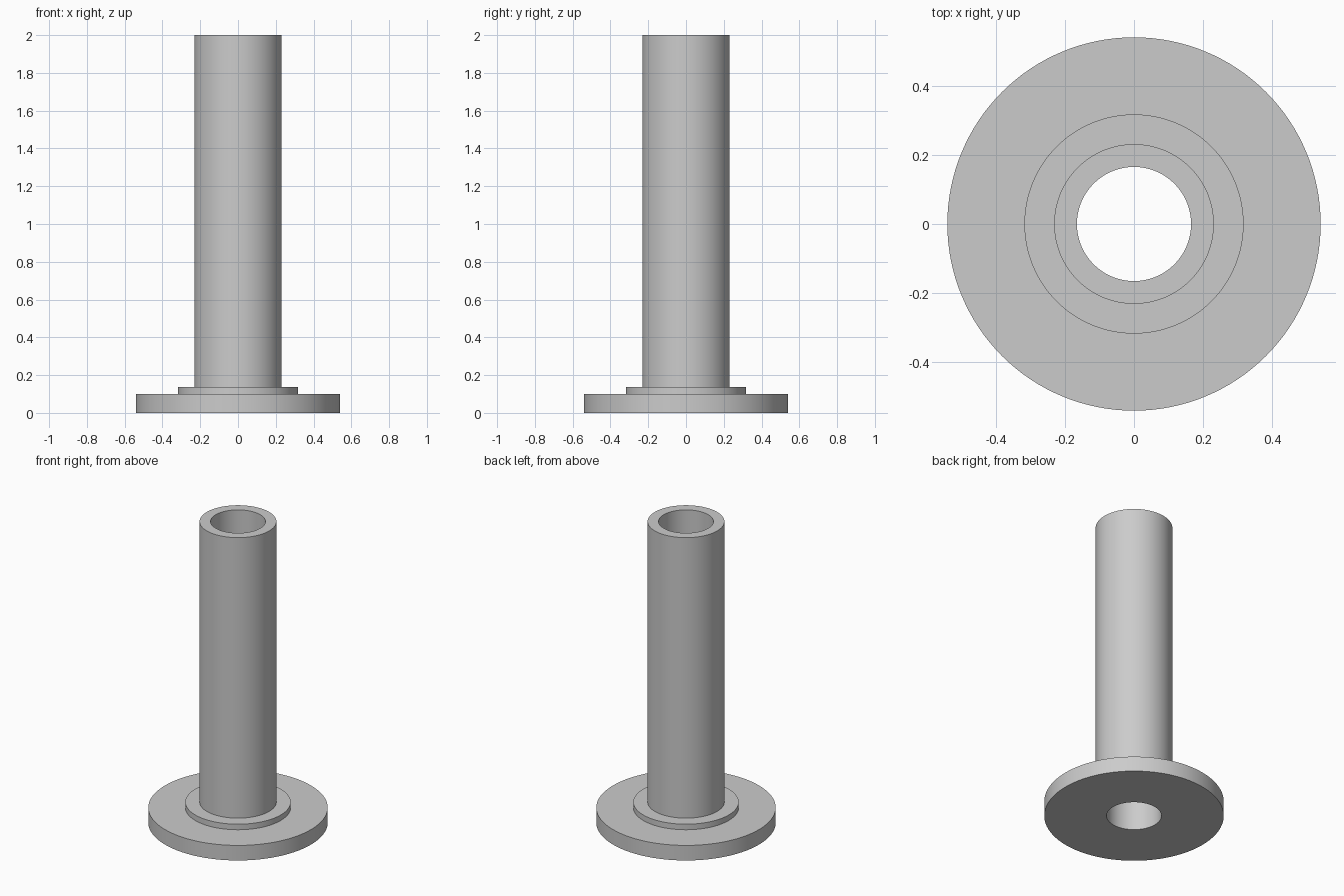
import bpy
import bmesh
import math

cube = bpy.data.objects.get("Cube")
if cube:
    bpy.data.objects.remove(cube, do_unlink=True)

SEGMENTS = 128

# Single plain grey
grey = bpy.data.materials.new("plain_grey")
grey.use_nodes = True
colour = (0.6, 0.6, 0.6, 1)
grey.diffuse_color = colour
grey.node_tree.nodes["Principled BSDF"].inputs["Base Color"].default_value = colour


def lathe(name, profile, material):
    """Revolve a closed (radius, height) outline around the z axis."""
    bm = bmesh.new()
    verts = [bm.verts.new((r, 0, z)) for r, z in profile]
    edges = [bm.edges.new((v, verts[(i + 1) % len(verts)])) for i, v in enumerate(verts)]
    bmesh.ops.spin(bm, geom=verts + edges, cent=(0, 0, 0), axis=(0, 0, 1),
                   angle=math.tau, steps=SEGMENTS, use_merge=True)
    bmesh.ops.remove_doubles(bm, verts=bm.verts[:], dist=0.0001)
    bmesh.ops.recalc_face_normals(bm, faces=bm.faces[:])
    mesh = bpy.data.meshes.new(name)
    bm.to_mesh(mesh)
    bm.free()
    mesh.materials.append(material)
    obj = bpy.data.objects.new(name, mesh)
    bpy.context.collection.objects.link(obj)
    bpy.ops.object.select_all(action="DESELECT")
    obj.select_set(True)
    bpy.context.view_layer.objects.active = obj
    bpy.ops.object.shade_smooth_by_angle(angle=math.radians(30))
    return obj


# Radii and heights of the flange, collar, tube and through bore
bore, tube, collar, flange = 0.165, 0.231, 0.317, 0.54
flange_top, collar_top, tube_top = 0.1, 0.137, 2.0

# One solid turned piece: flange, stepped collar and hollow tube
lathe("flanged_tube", [
    (bore, 0), (flange, 0),
    (flange, flange_top), (collar, flange_top),
    (collar, collar_top), (tube, collar_top),
    (tube, tube_top), (bore, tube_top),
], grey)
